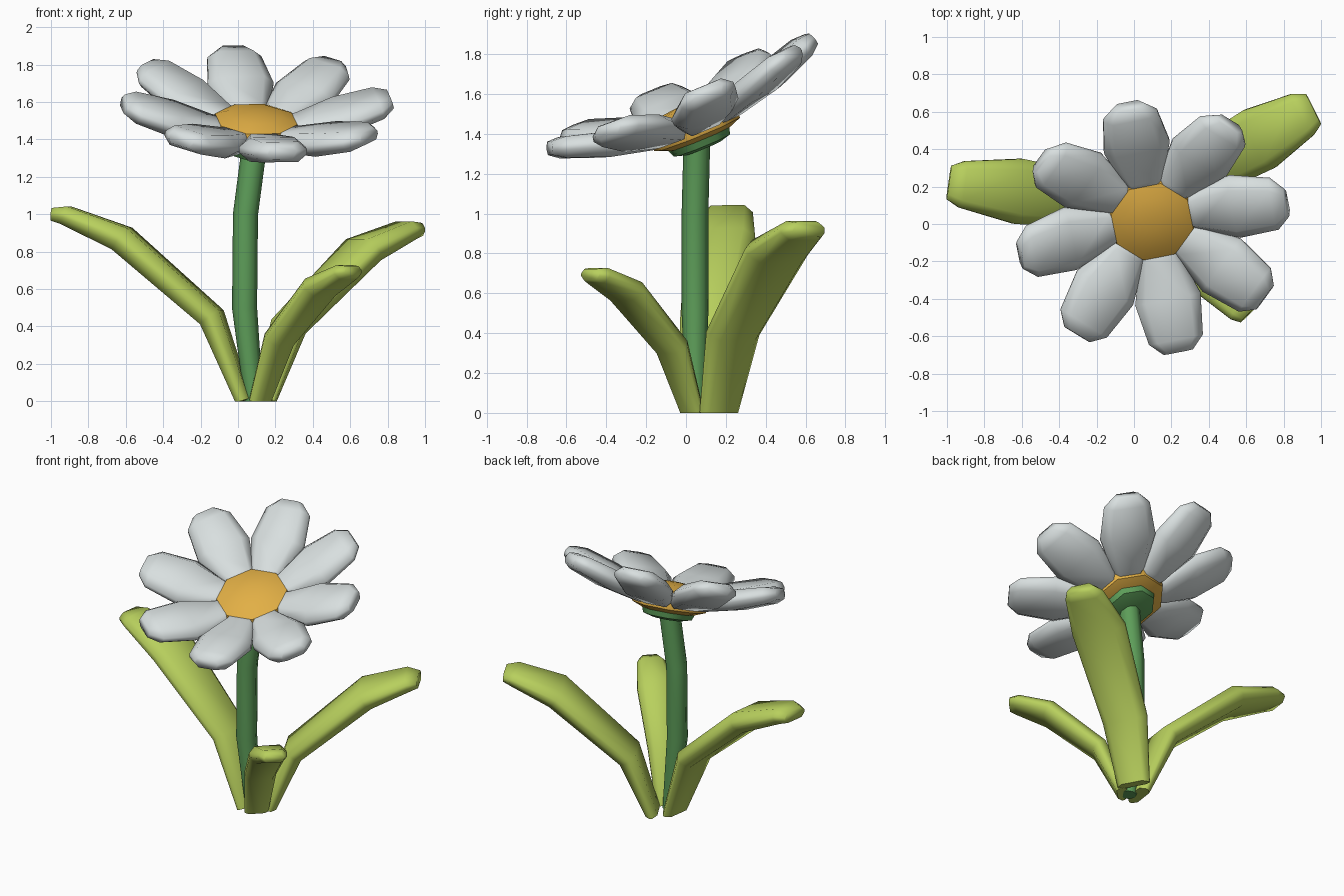
import bpy, bmesh, math
from mathutils import Vector, Matrix

if "Cube" in bpy.data.objects:
    bpy.data.objects.remove(bpy.data.objects["Cube"])


def material(name, rgb):
    m = bpy.data.materials.new(name)
    m.diffuse_color = (*rgb, 1)
    m.use_nodes = True
    m.node_tree.nodes["Principled BSDF"].inputs["Base Color"].default_value = m.diffuse_color
    return m


WHITE = material("petal white", (0.69, 0.74, 0.74))
ORANGE = material("centre orange", (0.76, 0.43, 0.06))
GREEN = material("stem green", (0.11, 0.34, 0.10))
LIME = material("leaf lime", (0.48, 0.63, 0.11))

FLAT = [(1, .25), (.68, 1), (-.68, 1), (-1, .25), (-1, -.25), (-.68, -1), (.68, -1), (1, -.25)]
ROUND = [(math.cos(math.tau * i / 8), math.sin(math.tau * i / 8)) for i in range(8)]


def skin(name, rings, mat, matrix=None, ground=False, angle=75):
    """Join rings of eight points into a closed, capped solid."""
    bm = bmesh.new()
    loops = []
    for ring in rings:
        loop = []
        for p in ring:
            q = matrix @ p if matrix else Vector(p)
            if ground:
                q.z = max(q.z, 0)
            loop.append(bm.verts.new(q))
        loops.append(loop)
    for a, b in zip(loops, loops[1:]):
        n = len(a)
        for i in range(n):
            bm.faces.new((a[i], a[(i + 1) % n], b[(i + 1) % n], b[i]))
    bm.faces.new(loops[0])
    bm.faces.new(loops[-1])
    bmesh.ops.recalc_face_normals(bm, faces=bm.faces)
    me = bpy.data.meshes.new(name)
    bm.to_mesh(me)
    bm.free()
    me.materials.append(mat)
    ob = bpy.data.objects.new(name, me)
    bpy.context.collection.objects.link(ob)
    bpy.ops.object.select_all(action='DESELECT')
    ob.select_set(True)
    bpy.context.view_layer.objects.active = ob
    bpy.ops.object.shade_smooth_by_angle(angle=math.radians(angle))
    return ob


def sweep(path, side, sizes, section):
    """Rings along a path; sizes hold half width and half thickness."""
    pts = [Vector(p) for p in path]
    rings = []
    for i, p in enumerate(pts):
        t = (pts[min(i + 1, len(pts) - 1)] - pts[max(i - 1, 0)]).normalized()
        s = (side - t * side.dot(t)).normalized()
        n = s.cross(t)
        w, h = sizes[i]
        rings.append([p + s * (u * w) + n * (v * h) for u, v in section])
    return rings


# Stem
stem = [(.085, .05, 0), (.035, .045, .5), (.04, .045, 1), (.09, .055, 1.38)]
skin("stem", sweep(stem, Vector((1, 0, 0)), [(.05, .05)] + [(.067, .067)] * 3, ROUND),
     GREEN, ground=True)

# Leaves: path, then half width and half thickness at each point
leaves = {
    "left_leaf": ([(.03, .08, 0), (-.14, .11, .45), (-.62, .175, .87), (-.92, .212, .995), (-.99, .222, 1.0)],
                  [(.10, .04), (.14, .063), (.175, .07), (.125, .05), (.09, .034)]),
    "right_leaf": ([(.14, .165, 0), (.27, .235, .40), (.67, .455, .81), (.90, .585, .915), (.96, .615, .92)],
                   [(.105, .04), (.145, .063), (.175, .07), (.125, .05), (.09, .034)]),
    "front_leaf": ([(.12, .03, 0), (.22, -.07, .33), (.44, -.30, .61), (.58, -.445, .69), (.615, -.48, .695)],
                   [(.075, .035), (.1, .052), (.12, .056), (.09, .04), (.065, .028)]),
}
for name, (path, sizes) in leaves.items():
    d = Vector(path[-1]) - Vector(path[0])
    side = Vector((-d.y, d.x, 0)).normalized()
    skin(name, sweep(path, side, sizes, FLAT), LIME, ground=True)

# Flower head frame, tilted towards the front and slightly to the right
HEAD = (Matrix.Translation((.09, .06, 1.388)) @ Matrix.Rotation(math.radians(3.5), 4, 'Y')
        @ Matrix.Rotation(math.radians(22), 4, 'X'))
START = math.radians(102)


def lathe(name, profile, mat):
    rings = [[Vector((r * math.cos(a), r * math.sin(a), z)) for a in
              [START + math.tau * (i + .5) / 8 for i in range(8)]] for r, z in profile]
    skin(name, rings, mat, HEAD, angle=50)


# Calyx below and domed centre above
lathe("calyx", [(.10, -.065), (.155, -.05), (.17, -.01), (.14, .02)], GREEN)
lathe("flower_centre", [(.17, -.015), (.235, .01), (.245, .06), (.225, .13), (.15, .16), (.04, .172)], ORANGE)

# Eight cupped petals
petal = [(.10, 0, .07), (.24, 0, .08), (.45, 0, .14), (.66, 0, .21), (.725, 0, .232)]
petal_sizes = [(.06, .04), (.11, .055), (.178, .064), (.147, .054), (.08, .034)]
for k in range(8):
    turn = Matrix.Rotation(START + math.tau * k / 8, 4, 'Z')
    skin(f"petal_{k + 1}", sweep(petal, Vector((0, 1, 0)), petal_sizes, FLAT), WHITE, HEAD @ turn)
